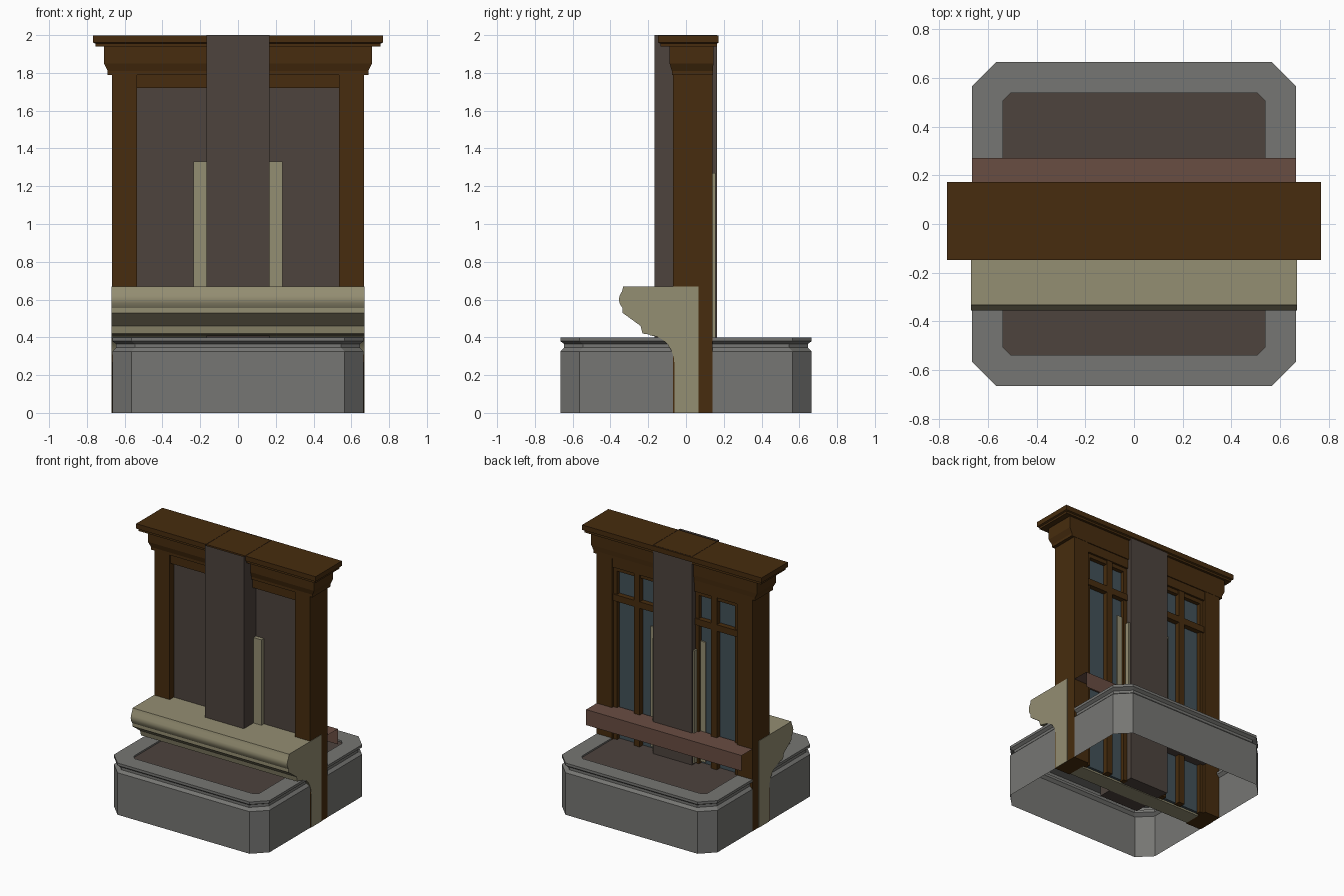
import bpy, bmesh, math

if "Cube" in bpy.data.objects:
    bpy.data.objects.remove(bpy.data.objects["Cube"], do_unlink=True)


def material(name, rgb):
    lin = [((c / 255 + 0.055) / 1.055) ** 2.4 for c in rgb] + [1]
    m = bpy.data.materials.new(name)
    m.use_nodes = True
    m.diffuse_color = lin
    m.node_tree.nodes["Principled BSDF"].inputs["Base Color"].default_value = lin
    return m


STONE = material("grey stone", (118, 118, 115))
WOOD = material("dark wood", (71, 44, 14))
CREAM = material("cream stone", (148, 142, 114))
BRICK = material("red brick", (105, 77, 66))
EARTH = material("grey brown", (77, 67, 61))
GLASS = material("blue glass", (66, 81, 88))


def finish(name, bm, *mats):
    mesh = bpy.data.meshes.new(name)
    bm.to_mesh(mesh)
    bm.free()
    for m in mats:
        mesh.materials.append(m)
    ob = bpy.data.objects.new(name, mesh)
    bpy.context.collection.objects.link(ob)
    return ob


def loft(name, loops, mats, cap_bottom=True, cap_top=True, top_index=0):
    """Join matching closed loops with quads."""
    bm = bmesh.new()
    rows = [[bm.verts.new(p) for p in loop] for loop in loops]
    n = len(rows[0])
    for a, b in zip(rows, rows[1:]):
        for i in range(n):
            j = (i + 1) % n
            bm.faces.new((a[i], a[j], b[j], b[i]))
    if cap_bottom:
        bm.faces.new(rows[0][::-1])
    if cap_top:
        bm.faces.new(rows[-1]).material_index = top_index
    return finish(name, bm, *mats)


def rect(x0, x1, y0, y1, z):
    return [(x0, y0, z), (x1, y0, z), (x1, y1, z), (x0, y1, z)]


def box(name, x, y, z, mat, **caps):
    return loft(name, [rect(*x, *y, h) for h in z], [mat], **caps)


def octagon(h, chamfer, z):
    c = h - chamfer
    return [(-c, -h, z), (c, -h, z), (h, -c, z), (h, c, z),
            (c, h, z), (-c, h, z), (-h, c, z), (-h, -c, z)]


# Planter base: hollow stone octagon with a groove and a recessed panel
outer = [(0.665, 0), (0.665, 0.325), (0.645, 0.345), (0.645, 0.365),
         (0.665, 0.38), (0.665, 0.4)]
loops = [octagon(h, 0.1, z) for h, z in outer]
loops += [octagon(0.537, 0.03, z) for z in (0.4, 0.388)]
loft("planter_base", loops, [STONE, EARTH], cap_bottom=False, top_index=1)

# Cornice: stacked mouldings
tiers = [(0.69, -0.075, 0.142, 1.79), (0.69, -0.075, 0.142, 1.81),
         (0.71, -0.087, 0.145, 1.85), (0.71, -0.087, 0.145, 1.94),
         (0.755, -0.135, 0.163, 1.94), (0.755, -0.135, 0.163, 1.955),
         (0.767, -0.148, 0.173, 1.96), (0.767, -0.148, 0.173, 1.998)]
loft("cornice", [rect(-x, x, y0, y1, z) for x, y0, y1, z in tiers], [WOOD])

# Frame between the posts, front infill and rear glass
box("lintel", (-0.54, 0.54), (-0.06, 0.135), (1.72, 1.8), WOOD)
box("front_panel", (-0.54, 0.54), (-0.02, 0.02), (0.01, 1.72), EARTH)
box("window_glass", (-0.54, 0.54), (0.07, 0.09), (0.01, 1.72), GLASS)

# Central pillar, open at the top
box("pillar", (-0.167, 0.167), (-0.167, 0.165), (0.005, 2), EARTH, cap_top=False)

# Paired parts on each side
for side, s in (("left", 1), ("right", -1)):
    def pair(name, x0, x1, y, z, mat):
        box(f"{side}_{name}", sorted((s * x0, s * x1)), y, z, mat)

    pair("post", 0.535, 0.666, (-0.07, 0.14), (0, 1.79), WOOD)
    pair("mullion", 0.305, 0.355, (0.08, 0.13), (0, 1.73), WOOD)
    pair("outer_stile", 0.505, 0.54, (0.08, 0.12), (0, 1.73), WOOD)
    pair("inner_stile", 0.16, 0.195, (0.08, 0.12), (0, 1.73), WOOD)
    pair("transom", 0.16, 0.54, (0.08, 0.13), (1.46, 1.51), WOOD)
    pair("top_rail", 0.16, 0.54, (0.08, 0.12), (1.69, 1.73), WOOD)
    pair("bar", 0.16, 0.235, (-0.05, 0.1), (0.4, 1.33), CREAM)
    pair("rear_bar", 0.16, 0.18, (0.08, 0.155), (0.4, 1.27), CREAM)

# Moulded sill: profile with a rounded nose and a cove, run along x
profile = [(0.065, 0), (0.065, 0.67), (-0.332, 0.67), (-0.338, 0.645),
           (-0.352, 0.62), (-0.355, 0.6), (-0.352, 0.58), (-0.336, 0.555),
           (-0.336, 0.53), (-0.24, 0.46), (-0.23, 0.42), (-0.195, 0.415)]
for i in range(7):
    a = math.radians(90 - 15 * i)
    profile.append((-0.19 + 0.13 * math.cos(a), 0.25 + 0.16 * math.sin(a)))
profile.append((-0.06, 0))
sill = loft("sill", [[(x, y, z) for y, z in profile] for x in (-0.669, 0.669)], [CREAM])
bpy.context.view_layer.objects.active = sill
sill.select_set(True)
bpy.ops.object.shade_smooth_by_angle(angle=math.radians(25))

# Rear brick ledge: a thin top strip and a thin back strip
bm = bmesh.new()
edge = [(0.1, 0.635), (0.27, 0.635), (0.27, 0.515)]
rows = [[bm.verts.new((x, y, z)) for y, z in edge] for x in (-0.665, 0.665)]
for i in range(2):
    bm.faces.new((rows[0][i], rows[1][i], rows[1][i + 1], rows[0][i + 1]))
finish("rear_ledge", bm, BRICK)
